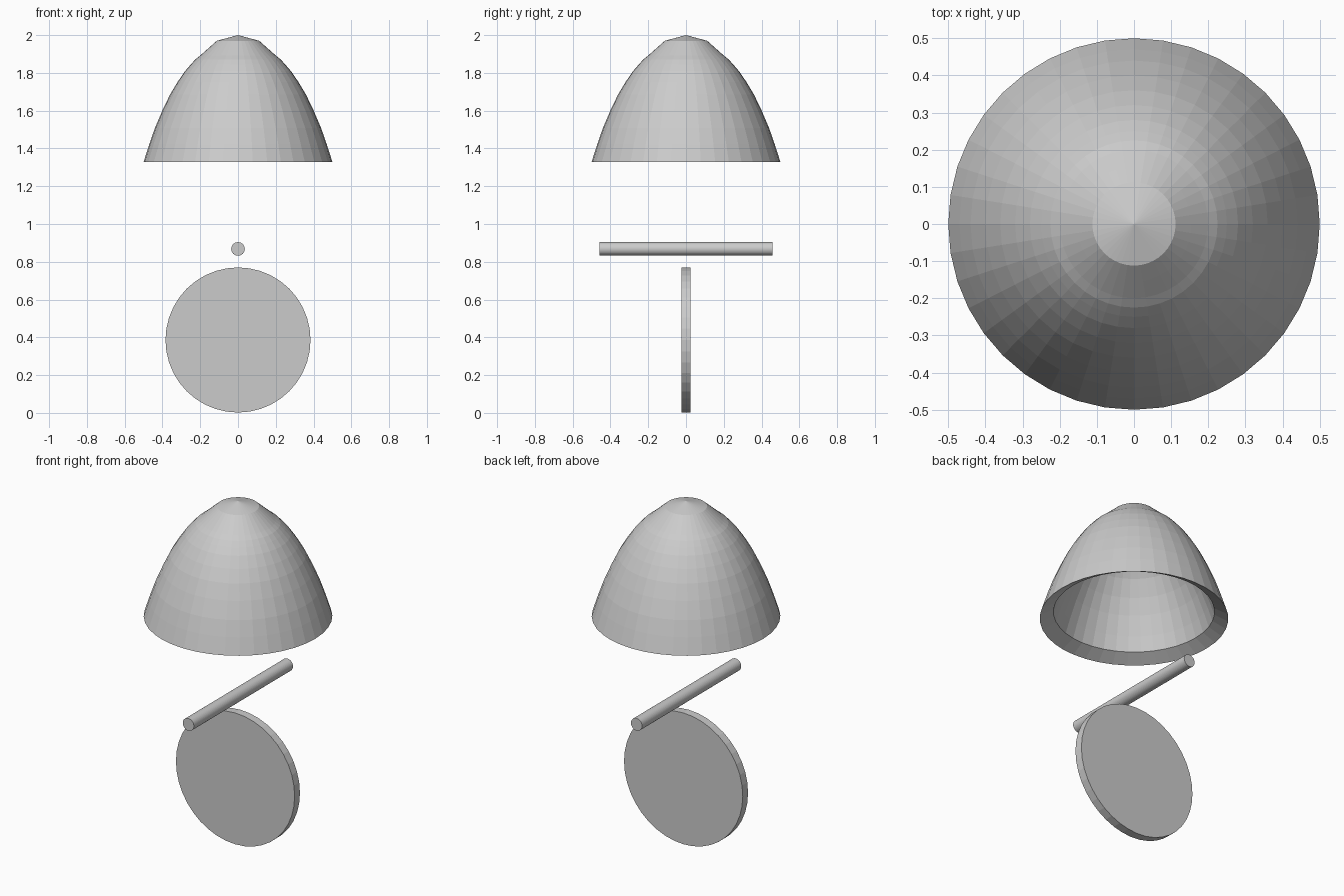
import bpy, bmesh, math

if "Cube" in bpy.data.objects:
    bpy.data.objects.remove(bpy.data.objects["Cube"])

SIDES = 40


def lathe(name, profile, sides=SIDES):
    """Revolve an (r, z) profile round the z axis; r = 0 becomes a pole."""
    bm = bmesh.new()
    rings = []
    for r, z in profile:
        if r == 0:
            rings.append([bm.verts.new((0, 0, z))] * sides)
        else:
            rings.append([bm.verts.new((r * math.cos(2 * math.pi * i / sides),
                                        r * math.sin(2 * math.pi * i / sides), z))
                          for i in range(sides)])
    for a, b in zip(rings, rings[1:]):
        for i in range(sides):
            j = (i + 1) % sides
            bm.faces.new(dict.fromkeys((a[i], a[j], b[j], b[i])))
    bmesh.ops.recalc_face_normals(bm, faces=bm.faces)
    mesh = bpy.data.meshes.new(name)
    bm.to_mesh(mesh)
    bm.free()
    obj = bpy.data.objects.new(name, mesh)
    bpy.context.collection.objects.link(obj)
    return obj


def cylinder_y(name, radius, y0, y1, z):
    """Cylinder lying along the y axis."""
    bpy.ops.mesh.primitive_cylinder_add(vertices=SIDES, radius=radius, depth=y1 - y0,
                                        location=(0, (y0 + y1) / 2, z),
                                        rotation=(math.pi / 2, 0, 0))
    bpy.context.object.name = name


# Hollow bell: outer wall down to the rim, sloped lip, inner wall back up
outer = [(0, 2.0), (0.112, 1.97), (0.155, 1.932), (0.2, 1.892), (0.225, 1.872),
         (0.25, 1.845), (0.28, 1.81), (0.32, 1.752), (0.36, 1.685),
         (0.4, 1.602), (0.44, 1.508), (0.47, 1.422), (0.5, 1.328)]
inner = [(0.427, 1.368), (0.4, 1.448), (0.36, 1.552), (0.32, 1.638),
         (0.27, 1.725), (0.22, 1.79), (0.16, 1.85), (0.09, 1.9), (0, 1.925)]
lathe("bell_shell", outer + inner)

# Crossbar floating below the bell
cylinder_y("crossbar", 0.036, -0.459, 0.457, 0.868)

# Upright disc
cylinder_y("hanging_disc", 0.384, -0.025, 0.024, 0.386)
bpy.context.object.location.z = 0.386
